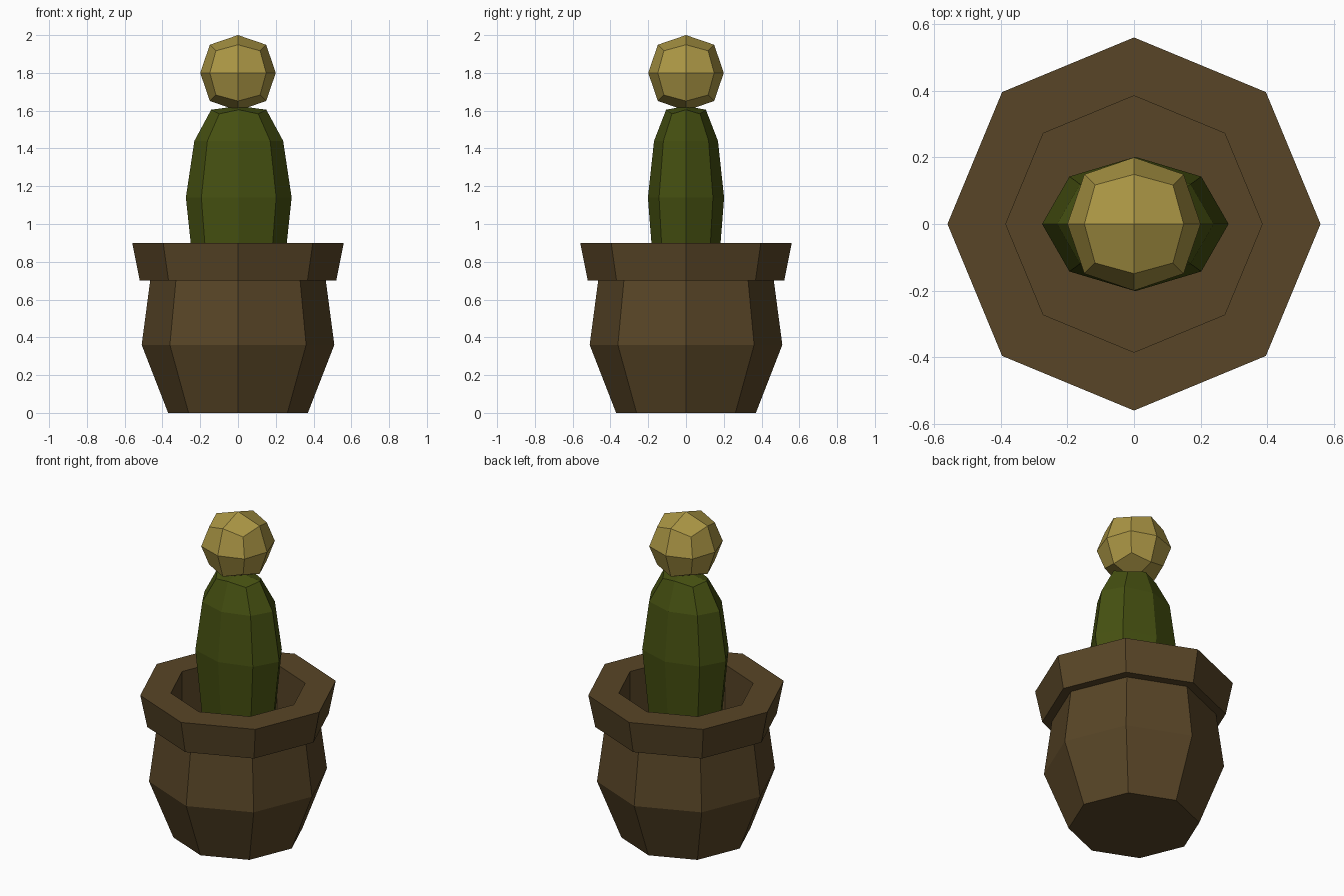
import bpy, bmesh
from math import cos, sin, pi

cube = bpy.data.objects.get("Cube")
if cube:
    bpy.data.objects.remove(cube, do_unlink=True)

SIDES = 8


def make_material(name, rgb):
    mat = bpy.data.materials.new(name)
    mat.use_nodes = True
    mat.diffuse_color = (*rgb, 1)
    mat.node_tree.nodes["Principled BSDF"].inputs["Base Color"].default_value = (*rgb, 1)
    return mat


def finish(bm, name, mat):
    bmesh.ops.recalc_face_normals(bm, faces=bm.faces)
    mesh = bpy.data.meshes.new(name)
    bm.to_mesh(mesh)
    bm.free()
    mesh.materials.append(mat)
    obj = bpy.data.objects.new(name, mesh)
    bpy.context.collection.objects.link(obj)
    return obj


def add_rings(bm, profile, depth=1.0):
    """Stack eight-sided rings from (radius, height) pairs and join them."""
    rings = []
    for r, z in profile:
        angles = [2 * pi * i / SIDES for i in range(SIDES)]
        rings.append([bm.verts.new((r * cos(a), r * depth * sin(a), z)) for a in angles])
    for low, high in zip(rings, rings[1:]):
        for i in range(SIDES):
            j = (i + 1) % SIDES
            bm.faces.new((low[i], low[j], high[j], high[i]))
    return rings


brown = make_material("pot brown", (0.098, 0.06, 0.02))
green = make_material("cactus green", (0.06, 0.08, 0.0055))
gold = make_material("flower gold", (0.40, 0.30, 0.058))

# Pot: outer wall, overhanging rim, hollow inside
bm = bmesh.new()
rings = add_rings(bm, [(0.37, 0), (0.51, 0.36), (0.465, 0.70), (0.52, 0.70),
                       (0.56, 0.90), (0.385, 0.90), (0.385, 0.58)])
bm.faces.new(rings[0])
bm.faces.new(rings[-1])
finish(bm, "pot", brown)

# Cactus: flattened body with a four-quad cap
bm = bmesh.new()
rings = add_rings(bm, [(0.22, 0.58), (0.28, 1.14), (0.235, 1.44), (0.146, 1.605)], depth=0.72)
bm.faces.new(rings[0])
top = rings[-1]
for v in top[1::2]:
    v.co.z -= 0.022
pole = bm.verts.new((0, 0, 1.625))
for i in range(0, SIDES, 2):
    bm.faces.new((pole, top[i], top[i + 1], top[(i + 2) % SIDES]))
finish(bm, "cactus_body", green).location.x = 0.004

# Flower ball: cube divided once and rounded
bm = bmesh.new()
bmesh.ops.create_cube(bm, size=0.4)
bmesh.ops.subdivide_edges(bm, edges=bm.edges[:], cuts=1, use_grid_fill=True)
for v in bm.verts:
    v.co *= {1: 1.0, 2: 0.745, 3: 0.585}[sum(abs(c) > 0.01 for c in v.co)]
finish(bm, "flower_ball", gold).location.z = 1.8
